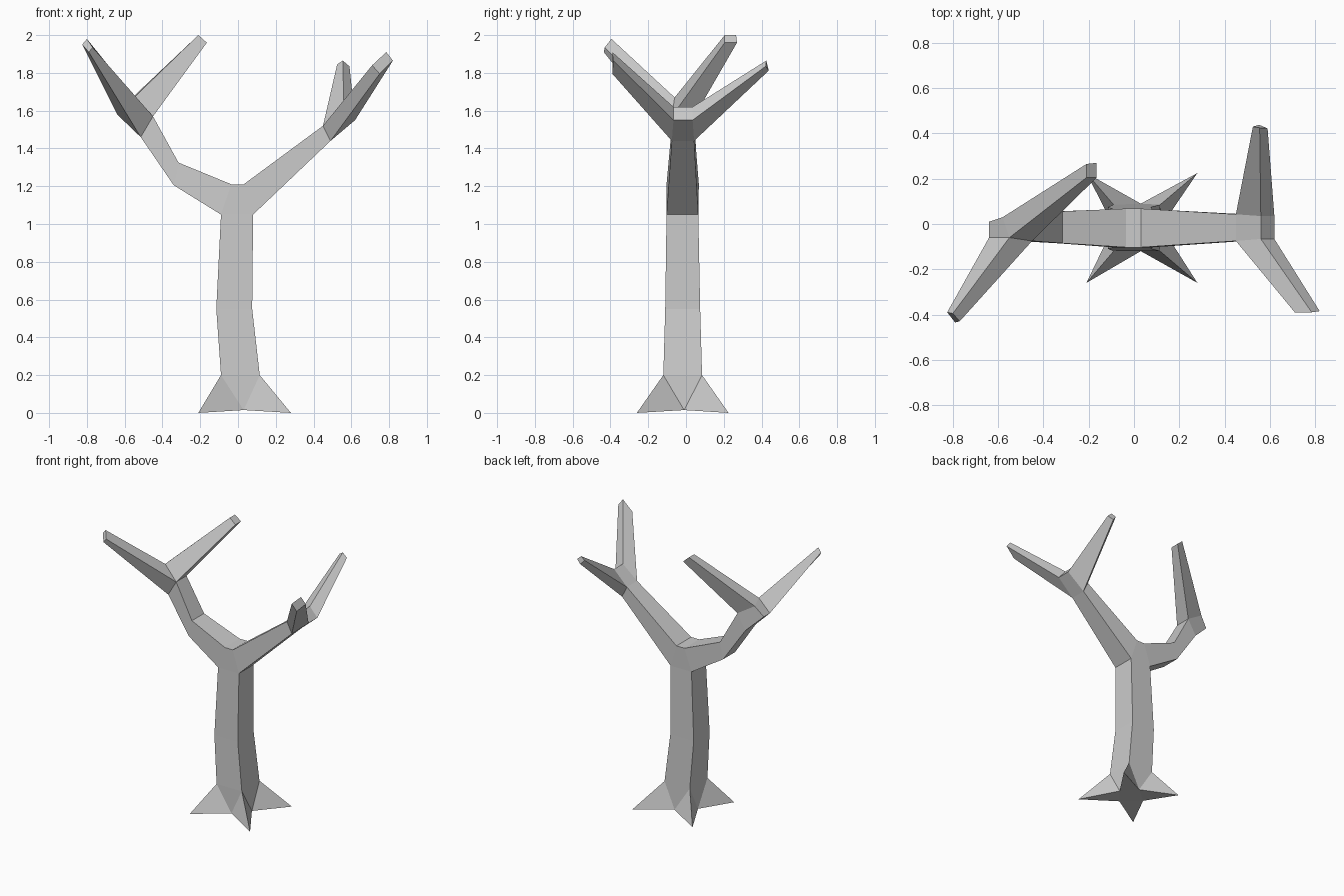
import bpy, bmesh

if "Cube" in bpy.data.objects:
    bpy.data.objects.remove(bpy.data.objects["Cube"])

bm = bmesh.new()


def verts(*points):
    return [bm.verts.new(p) for p in points]


def ring(a, b, y0, y1):
    """Four-sided section through two (x, z) points, from y0 (front) to y1 (back)."""
    return verts((a[0], y0, a[1]), (b[0], y0, b[1]), (b[0], y1, b[1]), (a[0], y1, a[1]))


def bridge(r, s, sides=(0, 1, 2, 3)):
    for i in sides:
        j = (i + 1) % 4
        bm.faces.new((r[i], r[j], s[j], s[i]))


def limb(base, *tip):
    """Tapered limb growing out of a base quad, closed at the tip."""
    end = verts(*tip)
    bridge(base, end)
    bm.faces.new(end)


# Trunk
foot = ring((-0.09, 0.2), (0.115, 0.2), -0.12, 0.085)
waist = ring((-0.115, 0.55), (0.075, 0.55), -0.11, 0.075)
neck = ring((-0.09, 1.05), (0.08, 1.05), -0.103, 0.065)
crotch = ring((-0.035, 1.21), (0.03, 1.21), -0.103, 0.068)
bridge(foot, waist)
bridge(waist, neck)
bridge(neck, crotch, (0, 2))
bm.faces.new(crotch)

# Star-shaped roots
toes = ring((-0.21, 0), (0.28, 0), -0.26, 0.225)
mids = verts((0.03, -0.12, 0.015), (0.12, -0.01, 0.015),
             (0.03, 0.09, 0.015), (-0.09, -0.01, 0.015))
for i in range(4):
    j = (i + 1) % 4
    bm.faces.new((foot[i], foot[j], mids[i]))
    bm.faces.new((foot[i], mids[i], toes[i]))
    bm.faces.new((foot[j], toes[j], mids[i]))
    bm.faces.new((toes[j], mids[j], mids[i]))
bm.faces.new(mids)

# Right branch and its fork
start = [crotch[1], neck[1], neck[2], crotch[2]]
a = ring((0.45, 1.52), (0.49, 1.44), -0.075, 0.043)
e = ring((0.56, 1.62), (0.62, 1.55), -0.066, 0.035)
bridge(start, a)
bridge(a, e, (1, 3))
bm.faces.new(e)
limb([a[0], a[1], e[1], e[0]],
     (0.71, -0.39, 1.84), (0.75, -0.39, 1.795), (0.82, -0.385, 1.865), (0.785, -0.39, 1.91))
limb([a[3], a[2], e[2], e[3]],
     (0.525, 0.43, 1.845), (0.553, 0.438, 1.812), (0.59, 0.422, 1.835), (0.555, 0.425, 1.865))

# Left branch and its fork
start = [crotch[0], neck[0], neck[3], crotch[3]]
elbow = ring((-0.315, 1.325), (-0.34, 1.205), -0.085, 0.056)
a = ring((-0.45, 1.57), (-0.515, 1.46), -0.075, 0.045)
e = verts((-0.55, -0.06, 1.67), (-0.64, -0.06, 1.58), (-0.64, 0.01, 1.58), (-0.58, 0.03, 1.65))
bridge(start, elbow)
bridge(elbow, a)
bridge(a, e, (1, 2))
bm.faces.new(e)
limb([a[0], a[1], e[1], e[0]],
     (-0.77, -0.43, 1.935), (-0.79, -0.435, 1.91), (-0.825, -0.39, 1.95), (-0.80, -0.395, 1.98))
limb([a[0], a[3], e[3], e[0]],
     (-0.165, 0.205, 1.96), (-0.165, 0.27, 1.96), (-0.21, 0.265, 2.0), (-0.21, 0.205, 2.0))

# Finish the mesh
bmesh.ops.recalc_face_normals(bm, faces=bm.faces)
mesh = bpy.data.meshes.new("bare_tree")
bm.to_mesh(mesh)
bm.free()
bpy.context.collection.objects.link(bpy.data.objects.new("bare_tree", mesh))
